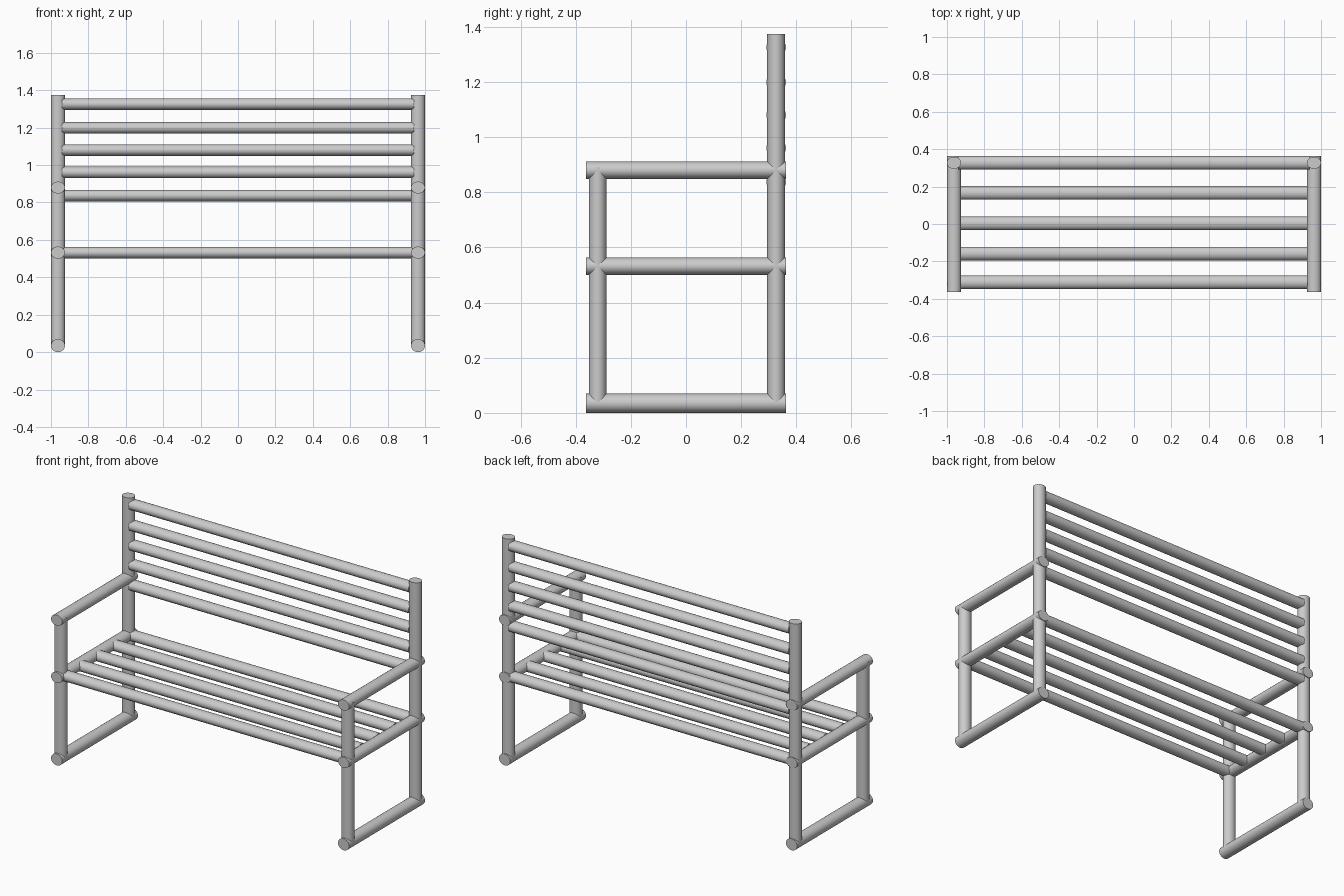
import bpy
from math import radians, pi

if "Cube" in bpy.data.objects:
    bpy.data.objects.remove(bpy.data.objects["Cube"])


def rod(name, start, end, radii):
    """Capped elliptical rod along one axis; radii are half-sizes across x, y, z."""
    axis = max(range(3), key=lambda i: abs(end[i] - start[i]))
    rotation = [(0, pi / 2, 0), (pi / 2, 0, 0), (0, 0, 0)][axis]
    centre = [(a + b) / 2 for a, b in zip(start, end)]
    size = list(radii)
    size[axis] = abs(end[axis] - start[axis]) / 2
    bpy.ops.mesh.primitive_cylinder_add(vertices=32, radius=1, depth=2, rotation=rotation)
    ob = bpy.context.object
    bpy.ops.object.transform_apply(location=False, rotation=True, scale=False)
    ob.name = name
    ob.scale = size
    ob.location = centre
    bpy.ops.object.transform_apply(location=False, rotation=False, scale=True)
    bpy.ops.object.shade_smooth_by_angle(angle=radians(40))
    return ob


SIDE_X = 0.9625
FRONT_Y, BACK_Y = -0.32, 0.327
FRAME = (0.0375, 0.0325, 0.0325)
SLAT = (0, 0.036, 0.031)

# Side frames: posts, foot rail, seat rail and armrest
for side, x in (("left", -SIDE_X), ("right", SIDE_X)):
    rod(f"{side}_front_post", (x, FRONT_Y, 0.035), (x, FRONT_Y, 0.89), FRAME)
    rod(f"{side}_back_post", (x, BACK_Y, 0.035), (x, BACK_Y, 1.374), FRAME)
    for part, z in (("foot_rail", 0.035), ("seat_rail", 0.532), ("armrest", 0.88)):
        half_height = 0.035 if part == "foot_rail" else 0.032
        rod(f"{side}_{part}", (x, -0.363, z), (x, 0.363, z), (0.0375, 0, half_height))

# Seat slats, front to back
for i, y in enumerate((-0.312, -0.158, 0.003, 0.166, BACK_Y)):
    rod(f"seat_slat_{i + 1}", (-0.94, y, 0.532), (0.94, y, 0.532), SLAT)

# Backrest slats, bottom to top
for i, z in enumerate((0.837, 0.961, 1.08, 1.199, 1.326)):
    rod(f"back_slat_{i + 1}", (-0.94, BACK_Y, z), (0.94, BACK_Y, z), SLAT)
